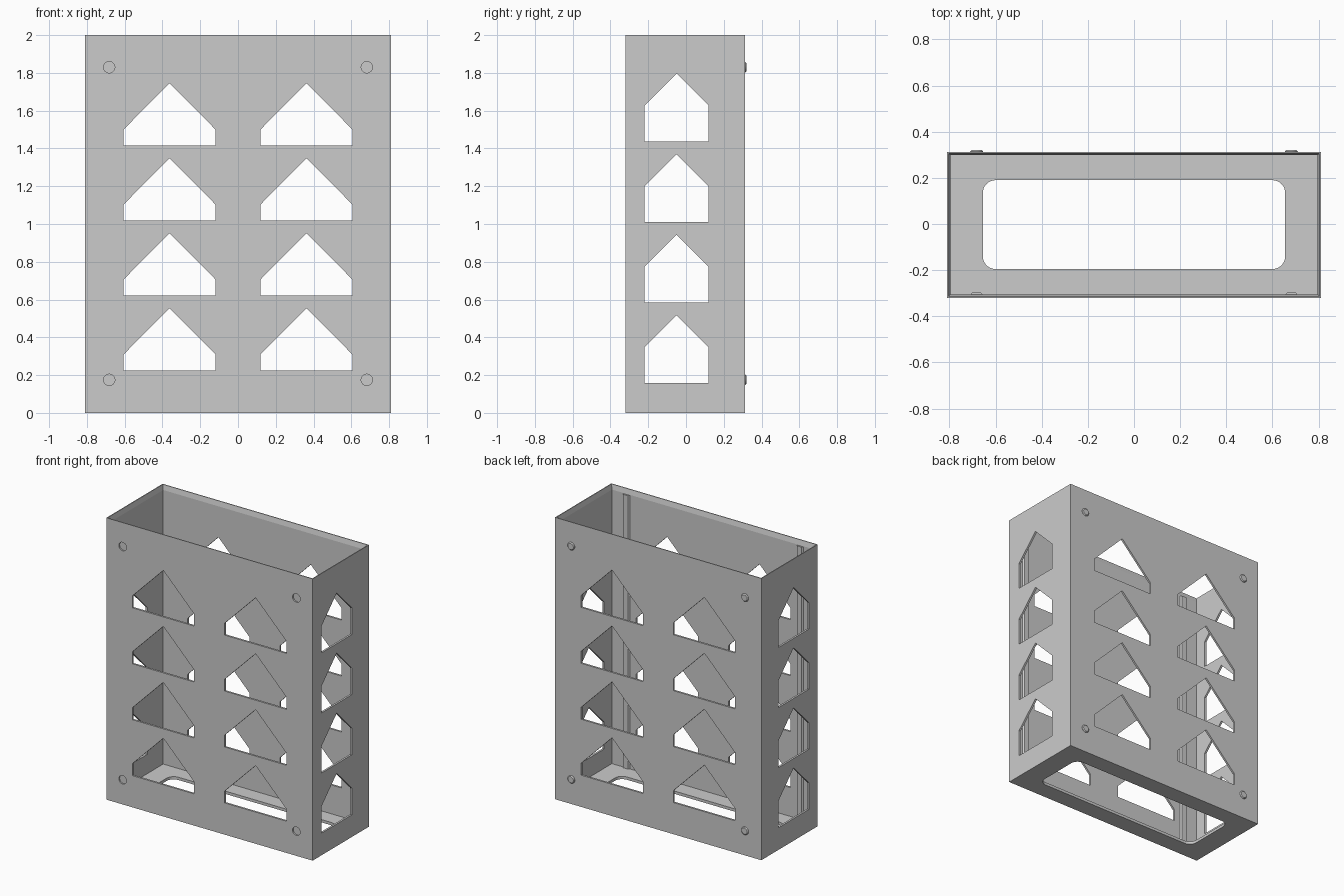
import bpy, bmesh, math

if "Cube" in bpy.data.objects:
    bpy.data.objects.remove(bpy.data.objects["Cube"])

grey = bpy.data.materials.new("light_grey")
grey.diffuse_color = (0.6, 0.6, 0.6, 1)
grey.use_nodes = True
grey.node_tree.nodes["Principled BSDF"].inputs["Base Color"].default_value = grey.diffuse_color


def loft(name, rings):
    """Closed solid through matching rings of 3D points."""
    bm = bmesh.new()
    vs = [[bm.verts.new(p) for p in r] for r in rings]
    n = len(vs[0])
    for a, b in zip(vs, vs[1:]):
        for i in range(n):
            j = (i + 1) % n
            bm.faces.new((a[i], a[j], b[j], b[i]))
    bm.faces.new(vs[0])
    bm.faces.new(vs[-1])
    bmesh.ops.recalc_face_normals(bm, faces=bm.faces)
    me = bpy.data.meshes.new(name)
    bm.to_mesh(me)
    bm.free()
    me.materials.append(grey)
    ob = bpy.data.objects.new(name, me)
    bpy.context.collection.objects.link(ob)
    return ob


def rect(x0, x1, y0, y1, z):
    return [(x0, y0, z), (x1, y0, z), (x1, y1, z), (x0, y1, z)]


def house(c, half, z0, shoulder, apex):
    """Pentagon window outline as (sideways, up) pairs."""
    return [(c - half, z0), (c + half, z0), (c + half, z0 + shoulder),
            (c, z0 + apex), (c - half, z0 + shoulder)]


def disc(x, z, r, y, n=32):
    return [(x + r * math.cos(2 * math.pi * i / n), y,
             z + r * math.sin(2 * math.pi * i / n)) for i in range(n)]


def cut(target, cutter):
    cutter.hide_render = True
    m = target.modifiers.new("cut", 'BOOLEAN')
    m.operation = 'DIFFERENCE'
    m.solver = 'EXACT'
    m.object = cutter
    bpy.context.view_layer.objects.active = target
    bpy.ops.object.modifier_apply(modifier=m.name)
    bpy.data.objects.remove(cutter, do_unlink=True)


Y0, Y1 = -0.32, 0.312
IX, IY0, IY1, LIP = 0.796, -0.306, 0.298, 0.008

# Open-topped box with a flared inner lip
box = loft("box_shell", [rect(-0.81, 0.81, Y0, Y1, 0), rect(-0.81, 0.81, Y0, Y1, 2)])
wide = (-IX - LIP, IX + LIP, IY0 - LIP, IY1 + LIP)
cut(box, loft("cavity_cutter", [rect(-IX, IX, IY0, IY1, 0.02),
                                rect(-IX, IX, IY0, IY1, 1.965),
                                rect(*wide, 2.0), rect(*wide, 2.1)]))

# Front, back and side windows
for row in range(4):
    for s in (-1, 1):
        p = house(s * 0.3625, 0.2425, 0.225 + row * 0.397, 0.085, 0.33)
        cut(box, loft("front_cutter", [[(a, y, z) for a, z in p] for y in (-0.5, 0.5)]))
    p = house(-0.05, 0.17, 0.157 + row * 0.4265, 0.19, 0.36)
    cut(box, loft("side_cutter", [[(x, a, z) for a, z in p] for x in (-1, 1)]))

# Rounded opening in the floor
R = 0.055
opening = []
for cx, cy, start in ((0.655 - R, 0.19 - R, 0), (R - 0.655, 0.19 - R, 90),
                      (R - 0.655, R - 0.195, 180), (0.655 - R, R - 0.195, 270)):
    for k in range(9):
        t = math.radians(start + k * 11.25)
        opening.append((cx + R * math.cos(t), cy + R * math.sin(t)))
cut(box, loft("floor_cutter", [[(x, y, z) for x, y in opening] for z in (-0.1, 0.1)]))

# Front sockets, matching back pegs, and ribs behind the sockets
for s, side in ((-1, "left"), (1, "right")):
    for z, level in ((0.175, "lower"), (1.83, "upper")):
        cut(box, loft("socket_cutter", [disc(s * 0.682, z, 0.03, -0.34),
                                        disc(s * 0.682, z, 0.03, -0.31)]))
        loft(f"peg_{level}_{side}", [disc(s * 0.682, z, 0.028, Y1 - 0.004),
                                     disc(s * 0.682, z, 0.028, Y1 + 0.002),
                                     disc(s * 0.682, z, 0.022, Y1 + 0.008)])
    c = s * 0.682
    loft(f"rib_{side}", [[(c - 0.028, IY0 - 0.002, z), (c + 0.028, IY0 - 0.002, z),
                          (c + 0.018, IY0 + 0.01, z), (c - 0.018, IY0 + 0.01, z)]
                         for z in (0.015, 1.96)])
